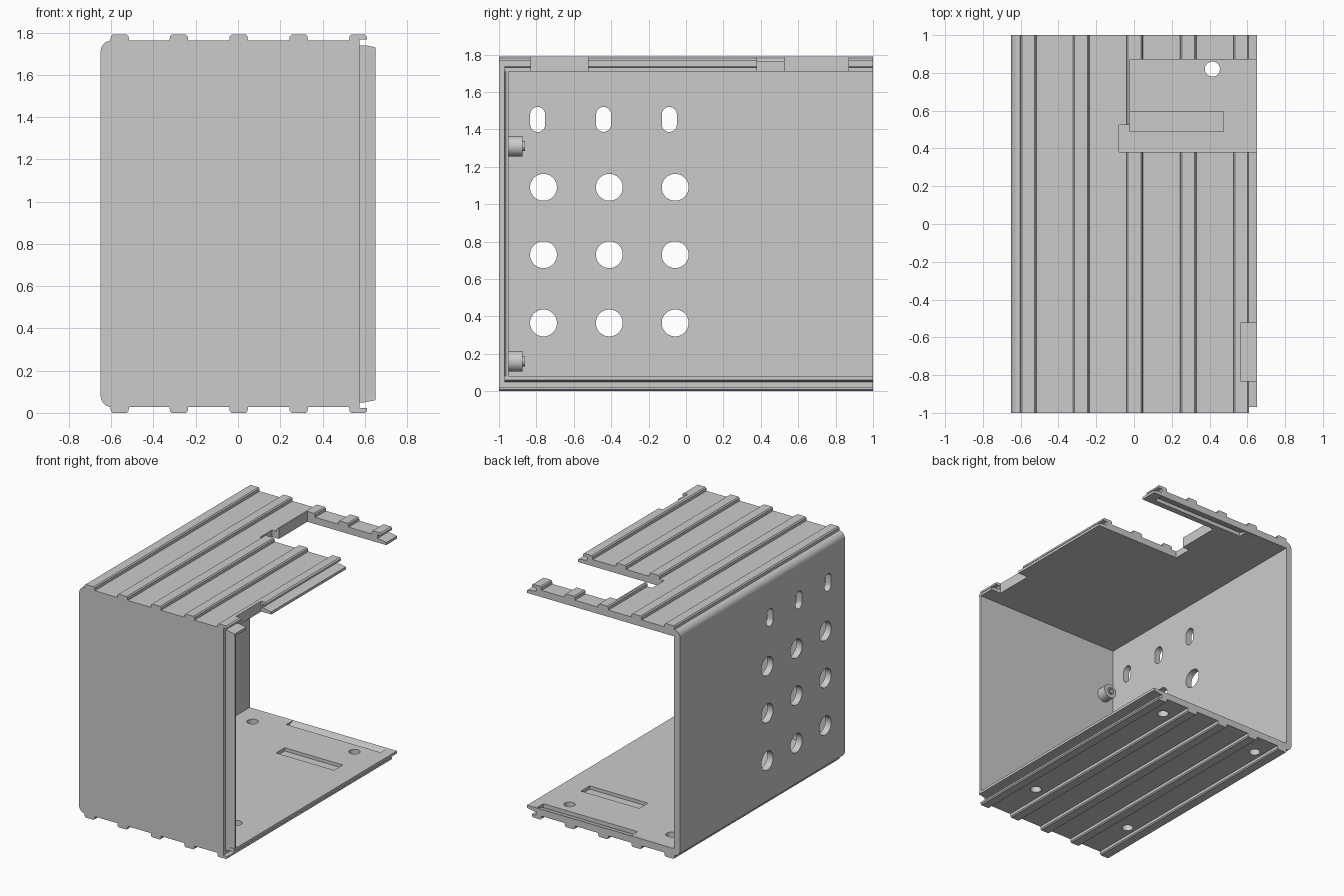
import bpy, bmesh, math
from mathutils import Vector

old = bpy.data.objects.get("Cube")
if old:
    bpy.data.objects.remove(old, do_unlink=True)

H = 1.79          # overall height
IN, OUT = 0.08, 0.028   # inner and outer skin of the floor
WALL = -0.60      # inner face of the side wall

grey = bpy.data.materials.new("plain grey")
grey.use_nodes = True
colour = (0.60, 0.60, 0.60, 1)
grey.diffuse_color = colour
grey.node_tree.nodes["Principled BSDF"].inputs["Base Color"].default_value = colour


def prism(name, points, axis, lo, hi):
    """Extrude a 2D outline along an axis (x: yz, y: xz, z: xy)."""
    place = {"x": lambda a, b, t: (t, a, b),
             "y": lambda a, b, t: (a, t, b),
             "z": lambda a, b, t: (a, b, t)}[axis]
    bm = bmesh.new()
    base = bm.faces.new([bm.verts.new(place(a, b, lo)) for a, b in points])
    grown = bmesh.ops.extrude_face_region(bm, geom=[base])
    moved = [g for g in grown["geom"] if isinstance(g, bmesh.types.BMVert)]
    bmesh.ops.translate(bm, verts=moved, vec=Vector(place(0, 0, hi - lo)))
    bmesh.ops.recalc_face_normals(bm, faces=bm.faces)
    mesh = bpy.data.meshes.new(name)
    bm.to_mesh(mesh)
    bm.free()
    mesh.materials.append(grey)
    obj = bpy.data.objects.new(name, mesh)
    bpy.context.collection.objects.link(obj)
    return obj


def rect(a0, a1, b0, b1):
    return [(a0, b0), (a1, b0), (a1, b1), (a0, b1)]


def stadium(a, b, r, half=0.0, n=32):
    """Circle, or a slot stretched along the second direction."""
    pts = []
    for i in range(n):
        t = 2 * math.pi * (i + 0.5) / n
        pts.append((a + r * math.cos(t),
                    b + r * math.sin(t) + math.copysign(half, math.sin(t))))
    return pts


def cut(target, cutter):
    mod = target.modifiers.new("cut", "BOOLEAN")
    mod.operation = "DIFFERENCE"
    mod.solver = "EXACT"
    mod.object = cutter
    bpy.context.view_layer.objects.active = target
    bpy.ops.object.modifier_apply(modifier=mod.name)
    bpy.data.objects.remove(cutter, do_unlink=True)


def smooth(obj):
    bpy.ops.object.select_all(action="DESELECT")
    obj.select_set(True)
    bpy.context.view_layer.objects.active = obj
    bpy.ops.object.shade_smooth_by_angle(angle=math.radians(30))


# Floor half of the channel profile: lip, groove, ribs, rounded corner
half = [(WALL, IN), (0.65, IN), (0.65, 0.06), (0.60, 0.05), (0.575, 0.05),
        (0.575, 0.022), (0.61, 0.022), (0.61, 0.008), (0.60, 0)]
for i, x in enumerate((0.57, 0.287, 0.003, -0.28, -0.56)):
    if i:
        half += [(x + 0.044, OUT), (x + 0.042, 0.008), (x + 0.034, 0)]
    half += [(x - 0.034, 0), (x - 0.042, 0.008), (x - 0.044, OUT)]
half[-1] = (WALL - 0.003, OUT)
for i in range(1, 9):
    t = math.pi / 2 * i / 8
    half.append((WALL - 0.05 * math.sin(t), IN - (IN - OUT) * math.cos(t)))

# Shell: floor, side wall and roof in one extrusion
profile = half + [(x, H - z) for x, z in reversed(half)]
shell = prism("ribbed_shell", profile, "y", -1, 1)

# Roof opening and edge notch
opening = [(0.8, 0.87), (-0.02, 0.87), (-0.02, 0.525), (-0.08, 0.525),
           (-0.08, 0.38), (0.8, 0.38)]
cut(shell, prism("opening_cutter", opening, "z", 1.6, 1.9))
cut(shell, prism("notch_cutter", rect(0.565, 0.8, -0.83, -0.525), "z", 1.6, 1.9))

# Lip stops short of the front
cut(shell, prism("lip_cutter", rect(0.575, 0.8, 0.03, H - 0.03), "y", -1.1, -0.97))

# Vent holes and slots in the side wall
for i in range(3):
    for z in (0.365, 0.73, 1.09):
        cut(shell, prism("vent_cutter", stadium(-0.762 + 0.352 * i, z, 0.072),
                         "x", -0.8, -0.5))
    cut(shell, prism("slot_cutter", stadium(-0.793 + 0.352 * i, 1.453, 0.04, 0.027),
                     "x", -0.8, -0.5))

# Screw holes and shallow pocket in the floor
for x in (0.415, -0.45):
    for y in (0.82, -0.61):
        cut(shell, prism("screw_cutter", stadium(x, y, 0.04), "z", -0.1, 0.2))
cut(shell, prism("pocket_cutter", rect(-0.02, 0.475, 0.49, 0.595), "z", 0.055, 0.2))

# Wedge-shaped catches at the back edge of floor and roof
wedge = [(0.915, 0.05), (0.995, IN), (0.995, 0.1), (0.915, 0.1)]
for pts in (wedge, [(y, H - z) for y, z in wedge]):
    cut(shell, prism("catch_cutter", pts, "x", -0.23, 0.57))
smooth(shell)

# Front wall with its thin sliding lip
prism("front_wall", rect(WALL, 0.575, IN, H - IN), "y", -1, -0.95)
lip = [(0.575, -0.95), (0.65, -0.95), (0.65, -0.963), (0.60, -0.97), (0.575, -0.97)]
prism("front_lip", lip, "z", IN, H - IN)

# Two hollow bosses on the inside of the front wall
for name, z in (("lower_boss", 0.16), ("upper_boss", 1.31)):
    boss = prism(name, stadium(-0.51, z, 0.055), "y", -0.955, -0.873)
    tip = prism(name + "_tip", stadium(-0.51, z, 0.027), "y", -0.90, -0.862)
    for part in (boss, tip):
        cut(part, prism("bore_cutter", stadium(-0.51, z, 0.016), "y", -0.92, -0.8))
        smooth(part)
